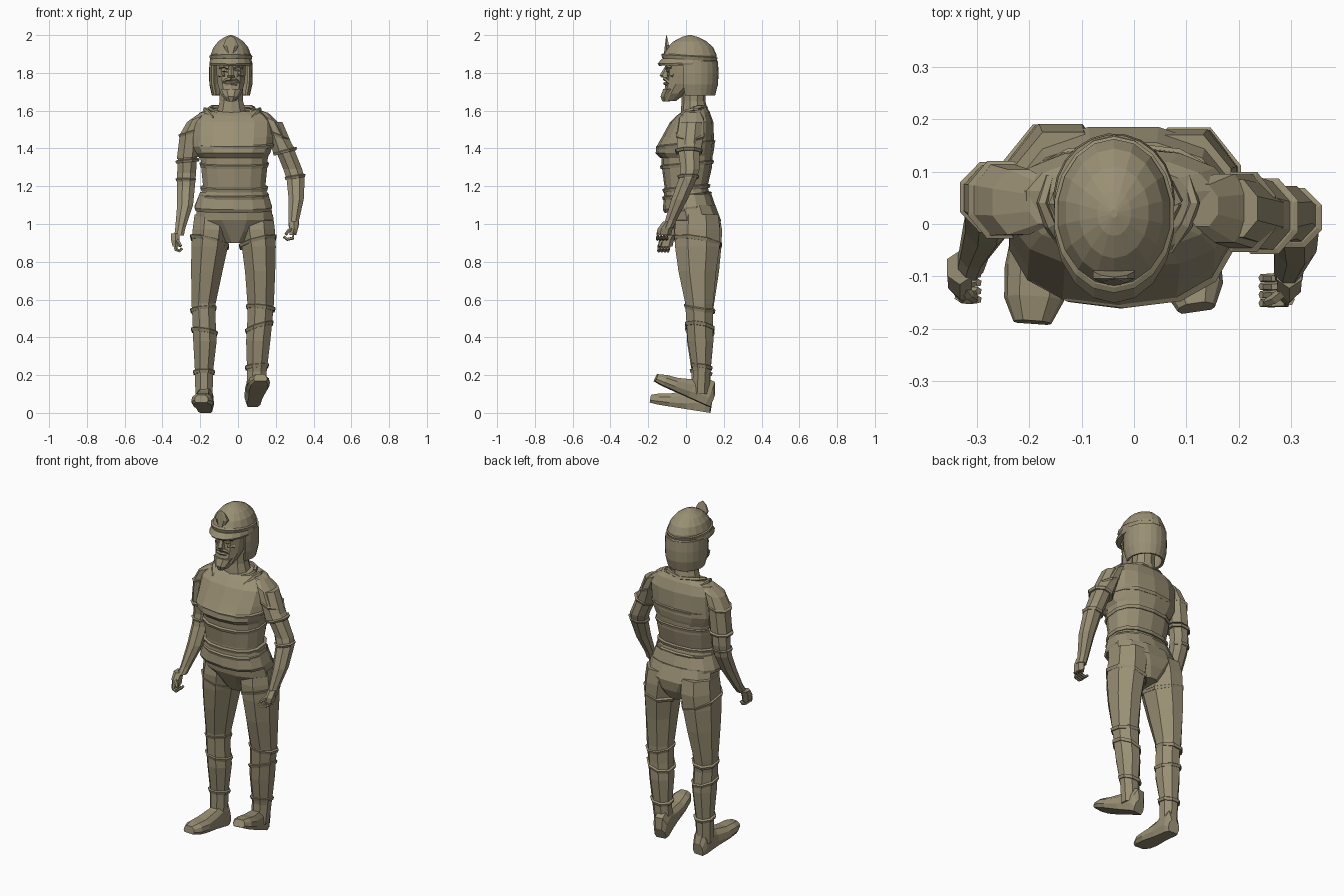
import bpy, bmesh
from math import sin, cos, pi, radians
from mathutils import Vector, Matrix

mat = bpy.data.materials.new("khaki")
mat.diffuse_color = (0.32, 0.275, 0.175, 1)


def skin(name, loops, closed=True, caps=True):
    """Bridge a list of point loops into one flat-shaded object."""
    bm = bmesh.new()
    vs = [[bm.verts.new(p) for p in lp] for lp in loops]
    n = len(vs[0])
    for a, b in zip(vs, vs[1:]):
        for i in range(n if closed else n - 1):
            j = (i + 1) % n
            bm.faces.new((a[i], a[j], b[j], b[i]))
    if caps:
        bm.faces.new(vs[0])
        bm.faces.new(vs[-1])
    bmesh.ops.recalc_face_normals(bm, faces=bm.faces)
    me = bpy.data.meshes.new(name)
    bm.to_mesh(me)
    bm.free()
    me.materials.append(mat)
    ob = bpy.data.objects.new(name, me)
    bpy.context.collection.objects.link(ob)
    return ob


def ring(x, y, z, rx, ry, sx=0, sy=0, n=8, p=1.0):
    """Horizontal oval; sx and sy tilt it along x and y."""
    k = cos(pi / n)
    pts = []
    for i in range(n):
        a = 2 * pi * (i + .5) / n
        c, s = cos(a) / k, sin(a) / k
        u = rx * (abs(c) ** p) * (1 if c > 0 else -1)
        v = ry * (abs(s) ** p) * (1 if s > 0 else -1)
        pts.append((x + u, y + v, z + sx * u + sy * v))
    return pts


def loft(name, rings, n=8, p=1.0):
    return skin(name, [ring(*r, n=n, p=p) for r in rings])


def band(name, x, y, z, rx, ry, h=.025, sx=0, sy=0, n=8, p=1.0, flare=.005):
    """Raised plate rim around a limb or the waist."""
    return loft(name, [(x, y, z - h / 2, rx, ry, sx, sy),
                       (x, y, z + h / 4, rx + flare, ry + flare, sx, sy),
                       (x, y, z + h / 2, rx - flare, ry - flare, sx, sy)], n, p)


def tube(name, pts, r, n=5):
    """Thin tapered tube through points."""
    pts = [Vector(q) for q in pts]
    loops = []
    for i, q in enumerate(pts):
        d = (pts[min(i + 1, len(pts) - 1)] - pts[max(i - 1, 0)]).normalized()
        u = d.cross(Vector((.3, .2, 1))).normalized()
        v = d.cross(u)
        rr = r * (1 - .3 * i / (len(pts) - 1))
        loops.append([q + rr * (cos(2 * pi * k / n) * u + sin(2 * pi * k / n) * v) for k in range(n)])
    return skin(name, loops)


# Torso: chest plate over a narrower waist
T = dict(n=14, p=.82)
loft("chest_plate", [(-.025, .042, 1.605, .13, .066, 0, .2), (-.025, .038, 1.585, .18, .085, 0, .12),
                     (-.022, .03, 1.54, .212, .112), (-.025, .01, 1.46, .212, .135),
                     (-.028, -.003, 1.41, .21, .15), (-.025, -.008, 1.375, .195, .15),
                     (-.025, 0, 1.35, .18, .135)], **T)
loft("waist", [(-.02, .005, 1.39, .18, .135), (-.02, .005, 1.3, .175, .13), (-.02, 0, 1.2, .165, .112),
               (-.02, .01, 1.1, .19, .125)], **T)
for i, (z, rx, ry, y) in enumerate([(1.42, .206, .15, -.002), (1.315, .178, .136, .005),
                                    (1.19, .174, .12, .002), (1.15, .178, .124, .005)]):
    band("torso_rim_%d" % i, -.02, y, z, rx, ry, .022, 0, .1, **T)
loft("skirt_plate", [(-.022, .008, 1.17, .178, .12), (-.025, .015, 1.09, .205, .135, 0, .1),
                     (-.025, .02, 1.072, .2, .13, 0, .1)], **T)

# Hips narrowing to the crotch
loft("hips", [(-.02, .03, 1.1, .195, .125), (-.02, .05, 1.02, .205, .135), (-.015, .06, .96, .13, .115),
              (-.015, .06, .9, .055, .085)], n=12, p=.85)

# Neck, neckline collar and shoulder edges
loft("neck", [(-.035, .045, 1.58, .08, .07), (-.035, .04, 1.65, .062, .06), (-.035, .04, 1.74, .062, .062)], n=10)
collar = [(-.035 + .118 * cos(2 * pi * i / 12), .04 + .066 * sin(2 * pi * i / 12),
           1.592 + .022 * sin(2 * pi * i / 12) + .02 * abs(cos(2 * pi * i / 12))) for i in range(13)]
tube("collar", collar, .012)
for s in (-1, 1):
    tube("shoulder_strap", [(-.03 + s * .10, -.045, 1.555), (-.03 + s * .13, .0, 1.595),
                            (-.03 + s * .145, .04, 1.607), (-.03 + s * .13, .09, 1.595)], .014)

# Legs: thigh, knee, shin
loft("right_leg", [(-.135, .06, 1.05, .095, .115), (-.14, .063, .97, .10, .128), (-.15, .065, .88, .097, .122),
                   (-.165, .07, .75, .083, .105), (-.182, .075, .58, .064, .074), (-.18, .07, .5, .061, .068),
                   (-.175, .075, .38, .062, .07), (-.18, .08, .22, .048, .05), (-.18, .075, .07, .045, .05)])
loft("left_leg", [(.095, .06, 1.05, .09, .11), (.1, .06, .97, .095, .12), (.11, .06, .88, .09, .118),
                  (.117, .06, .75, .08, .10), (.12, .07, .58, .07, .074), (.115, .072, .48, .066, .07),
                  (.107, .077, .38, .064, .068), (.1, .083, .22, .052, .046), (.092, .078, .1, .048, .045)])
for x, y, z, rx, ry, sx in [(-.15, .063, .905, .098, .122, -.25), (-.183, .076, .548, .065, .074, .1),
                            (-.178, .073, .43, .066, .073, -.15), (-.18, .08, .215, .054, .056, 0),
                            (.105, .06, .905, .094, .119, .25), (.12, .07, .555, .073, .075, -.1),
                            (.113, .073, .455, .07, .074, .3), (.1, .083, .245, .059, .053, .1)]:
    band("leg_rim", x, y, z, rx, ry, .022, sx, -.15)

# Boots, tipped up at the toe by a given angle
def boot(name, x, z, tilt, yaw):
    prof = [(.048, .035, .0, .07), (.02, .046, .0, .13), (-.035, .046, .0, .135), (-.08, .048, .0, .1),
            (-.17, .06, .0, .07), (-.23, .057, .0, .06), (-.275, .036, .004, .045)]
    loops = []
    for y, w, lo, hi in prof:
        loops.append([(w * u, y, lo + (hi - lo) * v) for u, v in
                      [(-.8, 0), (.8, 0), (1, .3), (.9, .7), (.5, 1), (-.5, 1), (-.9, .7), (-1, .3)]])
    ob = skin(name, loops)
    ob.data.transform(Matrix.Translation((x, .08, z)) @ Matrix.Rotation(radians(yaw), 4, 'Z')
                      @ Matrix.Rotation(radians(tilt), 4, 'X'))


boot("right_boot", -.175, .008, -9, -4)
boot("left_boot", .085, .052, -24, 8)

# Arms: upper arm through forearm to wrist
loft("right_arm", [(-.225, .04, 1.54, .045, .055), (-.265, .05, 1.4, .05, .056), (-.272, .058, 1.27, .05, .048),
                   (-.275, .045, 1.2, .047, .047), (-.28, .0, 1.1, .042, .042), (-.305, -.055, .98, .027, .03),
                   (-.312, -.08, .94, .025, .028)])
loft("left_arm", [(.19, .03, 1.54, .045, .055), (.245, .015, 1.4, .05, .058), (.29, .022, 1.29, .05, .05),
                  (.305, .01, 1.24, .048, .047), (.308, -.035, 1.13, .04, .043), (.295, -.08, 1.02, .028, .03),
                  (.295, -.095, .98, .026, .028)])
loft("right_sleeve", [(-.17, .04, 1.595, .03, .04, .2), (-.22, .042, 1.56, .05, .062, .4),
                      (-.252, .046, 1.49, .056, .068, .3), (-.266, .05, 1.35, .058, .062, .1)])
loft("left_sleeve", [(.13, .035, 1.595, .03, .04, -.2), (.172, .03, 1.555, .046, .065, -.5),
                     (.205, .024, 1.48, .054, .07, -.4), (.245, .015, 1.385, .057, .064, .25)])
for x, y, z, rx, ry, sx in [(-.254, .046, 1.485, .057, .069, .3), (-.267, .051, 1.335, .06, .062, .1),
                            (-.276, .052, 1.235, .05, .05, 0), (.21, .023, 1.47, .055, .071, -.4),
                            (.249, .015, 1.385, .059, .067, .25), (.302, .012, 1.25, .051, .052, .15)]:
    band("arm_rim", x, y, z, rx, ry, .018, sx)

# Hands with four curled fingers and a thumb; reach is the inward finger length
def hand(side, reach, x, y, z):
    loft(side + "_palm", [(x, y + .01, z + .03, .024, .028), (x, y - .01, z - .005, .022, .034),
                          (x + reach * .1, y - .018, z - .04, .018, .034)], n=6)
    for i in range(4):
        fy = y - .045 + i * .016
        tube(side + "_finger_%d" % i, [(x, fy, z - .03), (x + reach * .1, fy - .004, z - .056),
                                       (x + reach * .65, fy - .006, z - .063), (x + reach, fy - .006, z - .048)], .011)
    tube(side + "_thumb", [(x, y - .02, z), (x + reach * .5, y - .042, z - .018),
                           (x + reach * .8, y - .05, z - .038)], .012)


hand("right", .036, -.332, -.093, .92)
hand("left", -.054, .296, -.1, .982)

# Face: head, nose, brow, moustache, eyes, mouth and pointed beard
X = -.037
loft("face", [(X, -.085, 1.652, .028, .032), (X, -.06, 1.69, .055, .055), (X, -.025, 1.74, .07, .08),
              (X, -.015, 1.79, .076, .085), (X, -.01, 1.87, .08, .09)], n=10, p=.9)
loft("beard", [(X, -.105, 1.648, .018, .02), (X, -.105, 1.675, .035, .03), (X, -.085, 1.715, .055, .035)], n=8)
loft("nose", [(X, -.105, 1.775, .02, .02), (X, -.112, 1.787, .017, .024), (X, -.09, 1.84, .008, .015)], n=6)
tube("lips", [(X - .03, -.098, 1.74), (X, -.113, 1.744), (X + .03, -.098, 1.74)], .01)
for s in (-1, 1):
    tube("moustache", [(X, -.112, 1.768), (X + s * .025, -.105, 1.764), (X + s * .045, -.085, 1.745)], .011)
    tube("eyebrow", [(X + s * .012, -.105, 1.826), (X + s * .035, -.1, 1.835), (X + s * .06, -.078, 1.828)], .01)
    tube("eye", [(X + s * .018, -.097, 1.81), (X + s * .032, -.098, 1.812), (X + s * .045, -.09, 1.81)], .008)
    tube("cheekbone", [(X + s * .03, -.09, 1.79), (X + s * .06, -.065, 1.785)], .014)

# Helmet: dome, brow band, visor, neck guard and leaf-shaped crest
H = -.038
loft("helmet_dome", [(H, .02, 1.84, .105, .138), (H, .02, 1.895, .107, .14), (H, .022, 1.935, .092, .12),
                     (H, .022, 1.967, .066, .086), (H, .02, 1.99, .032, .042), (H, .02, 2.0, .006, .008)], n=18)
band("brow_band", H, .018, 1.882, .109, .142, .025, 0, -.06, n=18)
loft("visor", [(H, .01, 1.842, .111, .15, 0, .03), (H, .01, 1.853, .114, .158, 0, .03),
               (H, .015, 1.876, .107, .14)], n=18)
arcs = []
for z, rx, ry, y in [(1.86, .106, .115, .048), (1.8, .109, .118, .048), (1.74, .107, .115, .048), (1.682, .094, .098, .05)]:
    arcs.append([(H + rx * cos(radians(a)), y + ry * sin(radians(a)), z) for a in range(-32, 213, 16)])
guard = skin("neck_guard", arcs, closed=False, caps=False)
sol = guard.modifiers.new("thickness", 'SOLIDIFY')
sol.thickness = .014
sol.offset = 0
leaf = [(-.02, 1.905), (-.04, 1.945), (-.025, 1.98), (0, 1.998), (.025, 1.98), (.04, 1.945), (.02, 1.905)]
skin("crest", [[(H + x * k, -.104 + dy * (2.01 - z) * 12, z) for x, z in leaf]
               for k, dy in [(.55, -.01), (1, 0), (1, .018)]])
